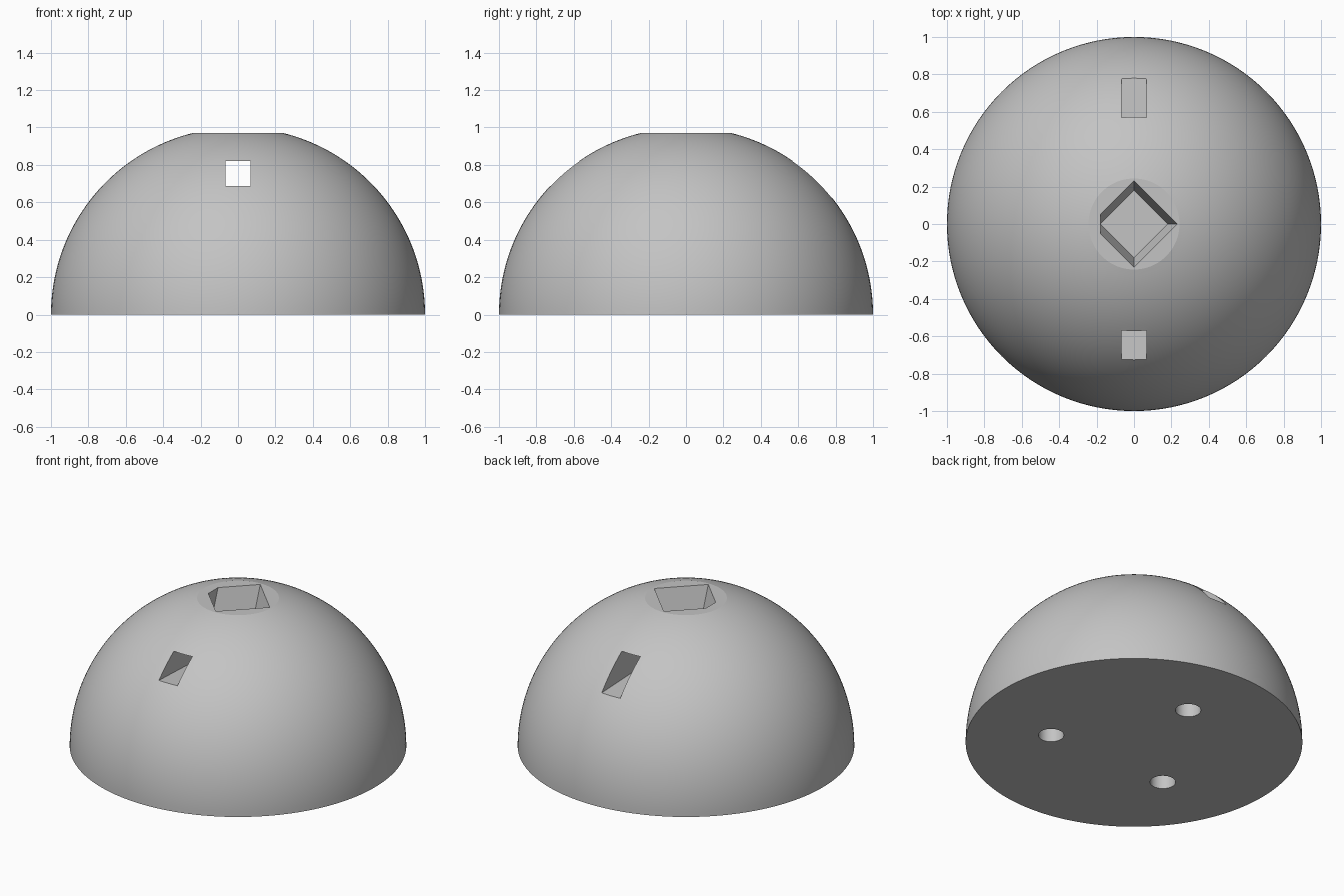
import bpy
import bmesh
from math import asin, cos, sin, tau, radians
from mathutils import Matrix, Vector

TOP = 0.97          # height of the flat on the crown
SEGMENTS, RINGS = 128, 40

default = bpy.data.objects.get("Cube")
if default:
    bpy.data.objects.remove(default, do_unlink=True)

grey = bpy.data.materials.new("plain grey")
grey.use_nodes = True
colour = (0.55, 0.55, 0.55, 1)
grey.diffuse_color = colour
grey.node_tree.nodes["Principled BSDF"].inputs["Base Color"].default_value = colour


def make_object(name, bm):
    bmesh.ops.recalc_face_normals(bm, faces=bm.faces)
    mesh = bpy.data.meshes.new(name)
    bm.to_mesh(mesh)
    bm.free()
    mesh.materials.append(grey)
    obj = bpy.data.objects.new(name, mesh)
    bpy.context.collection.objects.link(obj)
    return obj


def hull(name, points):
    bm = bmesh.new()
    for p in points:
        bm.verts.new(p)
    bmesh.ops.convex_hull(bm, input=bm.verts)
    bmesh.ops.dissolve_limit(bm, angle_limit=radians(0.5), verts=bm.verts, edges=bm.edges)
    return make_object(name, bm)


# Dome: an arc turned about z, closed by a flat crown and a flat base
bm = bmesh.new()
rings = []
for i in range(RINGS + 1):
    a = asin(TOP) * i / RINGS
    rings.append([bm.verts.new((cos(a) * cos(tau * j / SEGMENTS),
                                cos(a) * sin(tau * j / SEGMENTS), sin(a)))
                  for j in range(SEGMENTS)])
for low, high in zip(rings, rings[1:]):
    for j in range(SEGMENTS):
        k = (j + 1) % SEGMENTS
        bm.faces.new((low[j], low[k], high[k], high[j]))
bm.faces.new(rings[0])
bm.faces.new(rings[-1])
dome = make_object("dome", bm)

# Tapered diamond pocket in the crown, clipped upright on its right side
floor, floor_z, rise = 0.18, 0.83, 0.2
t = floor + rise * 0.05 / (TOP - floor_z)
pocket = [(floor, 0, floor_z), (-floor, 0, floor_z), (0, floor, floor_z), (0, -floor, floor_z)]
pocket += [(x, y, floor_z + rise) for x, y in
           ((t, 0), (0, t), (0, -t), (-floor, t - floor), (-floor, floor - t))]
cutters = [hull("pocket_cutter", pocket)]

# Slot running front to back, its floor falling towards the back
slot = [(x, y, z) for x in (-0.067, 0.067)
        for y, z in ((-1.1, 0.703), (1.1, 0.613), (-1.1, 0.82), (1.1, 0.82))]
cutters.append(hull("slot_cutter", slot))

# Three round sockets in the base
for i in range(3):
    a = radians(90 + 120 * i)
    bm = bmesh.new()
    bmesh.ops.create_cone(bm, cap_ends=True, segments=48, radius1=0.076, radius2=0.076,
                          depth=0.3,
                          matrix=Matrix.Translation(Vector((0.5 * cos(a), 0.5 * sin(a), 0))))
    cutters.append(make_object("socket_cutter", bm))

# Cut everything out, then smooth the curved faces only
bpy.ops.object.select_all(action="DESELECT")
dome.select_set(True)
bpy.context.view_layer.objects.active = dome
for cutter in cutters:
    cutter.hide_render = True
    mod = dome.modifiers.new("cut", "BOOLEAN")
    mod.operation = "DIFFERENCE"
    mod.solver = "EXACT"
    mod.object = cutter
    bpy.ops.object.modifier_apply(modifier=mod.name)
    bpy.data.objects.remove(cutter, do_unlink=True)
bpy.ops.object.shade_smooth_by_angle(angle=radians(12))
